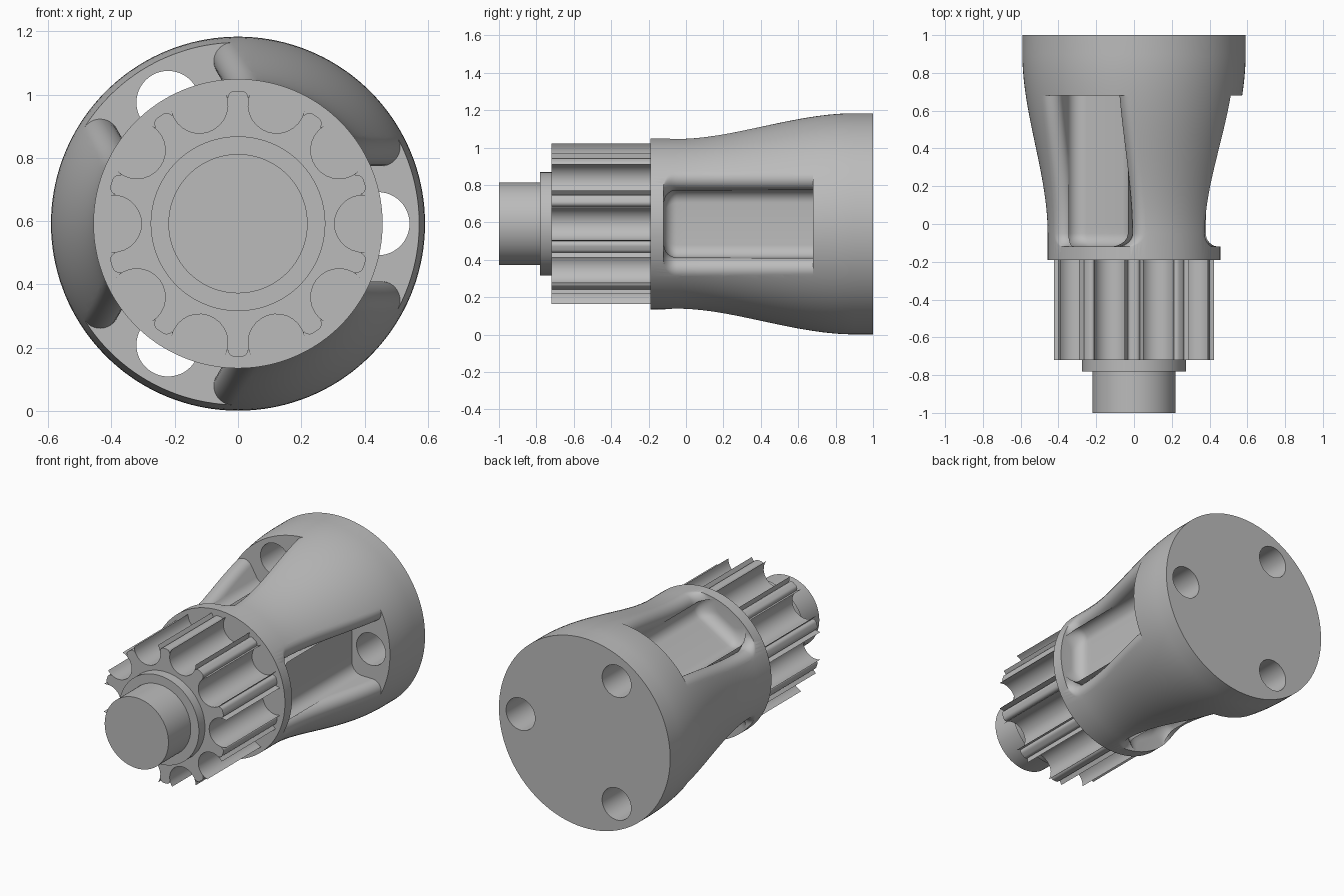
import bpy, bmesh
from math import sin, cos, pi, sqrt, atan2, radians

AXIS_Z = 0.592
POCKET_FRONT, POCKET_BACK = -0.12, 0.68

if "Cube" in bpy.data.objects:
    bpy.data.objects.remove(bpy.data.objects["Cube"], do_unlink=True)

steel = bpy.data.materials.new("plain_grey")
steel.use_nodes = True
grey = (0.5, 0.5, 0.5, 1)
steel.diffuse_color = grey
steel.node_tree.nodes["Principled BSDF"].inputs["Base Color"].default_value = grey


def loft(name, sections):
    """Skin a row of (y, [(x, z), ...]) sections with flat end caps."""
    bm = bmesh.new()
    rings = [[bm.verts.new((x, y, AXIS_Z + z)) for x, z in pts] for y, pts in sections]
    for a, b in zip(rings, rings[1:]):
        for i in range(len(a)):
            j = (i + 1) % len(a)
            bm.faces.new((a[i], a[j], b[j], b[i]))
    bm.faces.new(rings[0])
    bm.faces.new(rings[-1])
    bmesh.ops.recalc_face_normals(bm, faces=bm.faces)
    mesh = bpy.data.meshes.new(name)
    bm.to_mesh(mesh)
    bm.free()
    mesh.materials.append(steel)
    ob = bpy.data.objects.new(name, mesh)
    bpy.context.collection.objects.link(ob)
    return ob


def circle(r, n=96, cx=0, cz=0):
    return [(cx + r * cos(2 * pi * i / n), cz + r * sin(2 * pi * i / n)) for i in range(n)]


def spin(points, angle):
    c, s = cos(angle), sin(angle)
    return [(u * c - v * s, u * s + v * c) for u, v in points]


def arc(cx, cy, r, start, end, n=10):
    steps = [start + (end - start) * i / n for i in range(n + 1)]
    return [(cx + r * cos(a), cy + r * sin(a)) for a in steps]


def span(start, end, n):
    return [start + (end - start) * i / n for i in range(n + 1)]


def housing_radius(y):
    t = min(max((y + 0.05) / 0.95, 0), 1)
    return 0.457 + 0.134 * t * t * (3 - 2 * t)


def pocket_section(y):
    """Channel with a rounded floor and rolled outer lips, narrowing at its front end."""
    inner, lip = 0.07, 0.06
    t = min(y - POCKET_FRONT, inner)
    inset = inner - sqrt(inner ** 2 - (inner - t) ** 2)
    floor, half = 0.31 + inset, 0.182 - inset
    big = housing_radius(y)
    side = half + lip
    depth = sqrt((big - lip) ** 2 - side ** 2)
    tangent = atan2(side, depth)
    pts = arc(floor + inner, half - inner, inner, pi, pi / 2, 8)
    pts += arc(depth, side, lip, -pi / 2, tangent, 12)
    pts.append((1.3 * big * cos(tangent), 1.3 * big * sin(tangent)))
    return pts + [(u, -v) for u, v in reversed(pts)]


# Flared housing
housing = loft("housing", [(y, circle(housing_radius(y), 144))
                           for y in [-0.19] + span(-0.05, 0.9, 28) + [1.0]])

# Three pockets and their through holes, cut from the housing
stations = [POCKET_FRONT + 0.07 * (1 - cos(a)) for a in span(0, pi / 2, 8)]
stations += span(-0.05, POCKET_BACK, 22)[1:]
cutters = []
for k in range(3):
    turn = 2 * pi * k / 3
    cutters.append(loft("pocket_cutter", [(y, spin(pocket_section(y), turn)) for y in stations]))
    hole = spin(circle(0.1, 48, 0.442), turn)
    cutters.append(loft("hole_cutter", [(0.6, hole), (1.1, hole)]))
for cutter in cutters:
    cutter.hide_render = True
    mod = housing.modifiers.new("cut", "BOOLEAN")
    mod.operation, mod.solver, mod.object = "DIFFERENCE", "EXACT", cutter
bpy.context.view_layer.objects.active = housing
for mod in list(housing.modifiers):
    bpy.ops.object.modifier_apply(modifier=mod.name)
for cutter in cutters:
    bpy.data.objects.remove(cutter, do_unlink=True)

# Ten-tooth pinion: rounded tips joined by circular valleys
outline = []
half_pitch = radians(18)
valley_r, valley_c, tip, corner = 0.09, 0.395, 0.42, 0.022
for k in range(10):
    tooth_half = valley_c * sin(half_pitch) - valley_r
    tooth = arc(tip - corner, -tooth_half + corner, corner, -pi / 2, 0, 5)
    tooth += [(u, -v) for u, v in reversed(tooth)]
    outline += spin(tooth, half_pitch + 2 * half_pitch * k)
    valley = arc(valley_c, 0, valley_r, 3 * pi / 2 + half_pitch, pi / 2 - half_pitch, 16)
    outline += spin(valley, 2 * half_pitch * (k + 1))
pinion = loft("pinion", [(-0.72, outline), (-0.18, outline)])

# Collar and shaft end
collar = loft("collar", [(-0.78, circle(0.276)), (-0.71, circle(0.276))])
shaft = loft("shaft", [(-1.0, circle(0.22)), (-0.77, circle(0.22))])

# Smooth curved faces, keep machined edges crisp
for ob in (housing, pinion, collar, shaft):
    bpy.ops.object.select_all(action="DESELECT")
    ob.select_set(True)
    bpy.context.view_layer.objects.active = ob
    bpy.ops.object.shade_smooth_by_angle(angle=radians(28))
